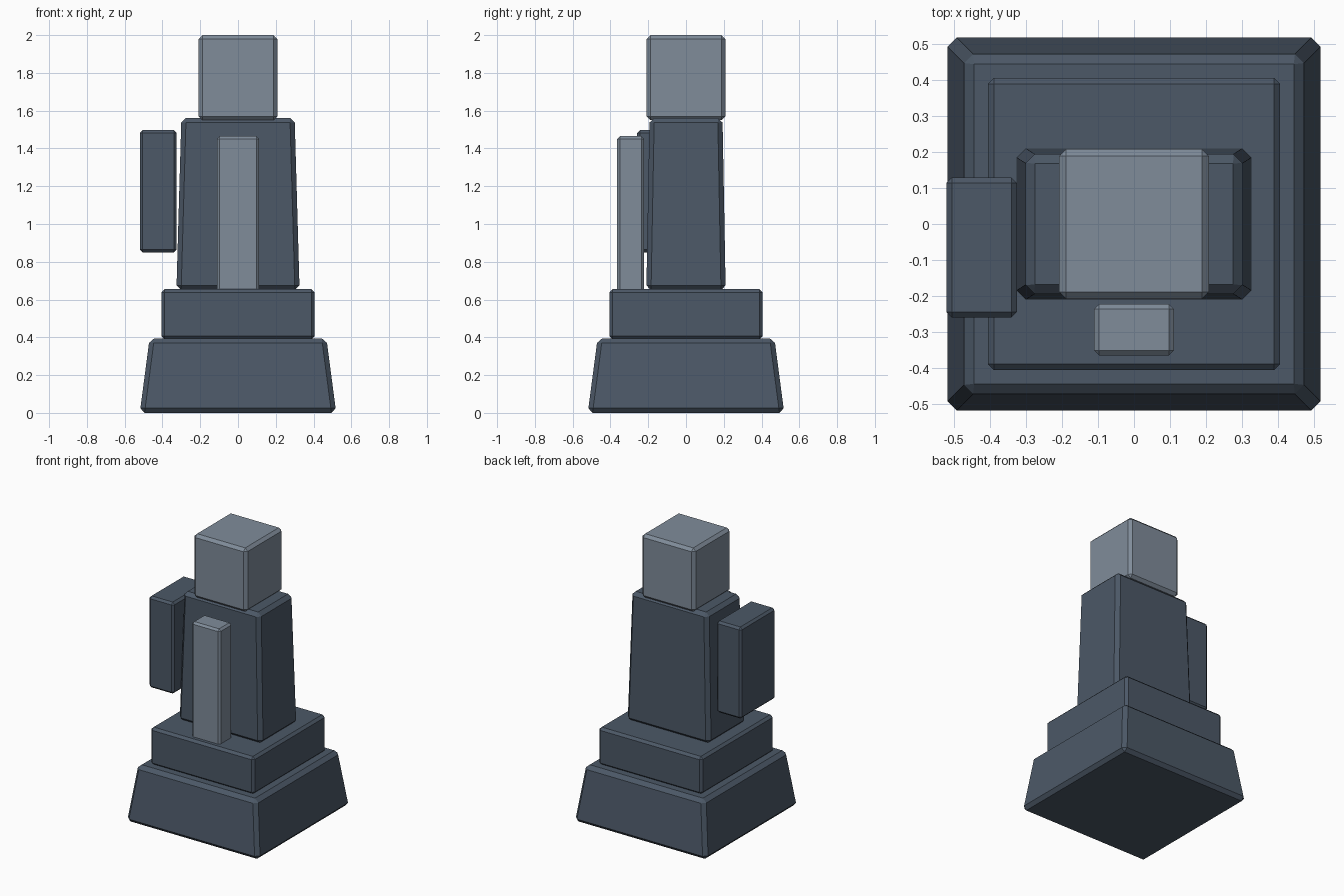
import bpy
import bmesh

cube = bpy.data.objects.get("Cube")
if cube:
    bpy.data.objects.remove(cube, do_unlink=True)


def flat_colour(name, rgb):
    mat = bpy.data.materials.new(name)
    mat.use_nodes = True
    mat.diffuse_color = (*rgb, 1)
    bsdf = next(n for n in mat.node_tree.nodes if n.type == "BSDF_PRINCIPLED")
    bsdf.inputs["Base Color"].default_value = (*rgb, 1)
    return mat


dark = flat_colour("dark slate", (0.072, 0.098, 0.135))
light = flat_colour("pale slate", (0.214, 0.262, 0.323))


def block(name, mat, x, y, z, bevel, top=(1, 1)):
    """Chamfered box between the x, y and z limits, its top scaled by top."""
    bm = bmesh.new()
    bmesh.ops.create_cube(bm, size=1)
    for v in bm.verts:
        tx, ty = top if v.co.z > 0 else (1, 1)
        v.co.x *= (x[1] - x[0]) * tx
        v.co.y *= (y[1] - y[0]) * ty
        v.co.z *= z[1] - z[0]
    mesh = bpy.data.meshes.new(name)
    bm.to_mesh(mesh)
    bm.free()
    mesh.materials.append(mat)
    obj = bpy.data.objects.new(name, mesh)
    obj.location = [(a + b) / 2 for a, b in (x, y, z)]
    bpy.context.collection.objects.link(obj)
    mod = obj.modifiers.new("chamfer", "BEVEL")
    mod.width = bevel
    mod.segments = 1
    mod.limit_method = "NONE"


def both(half):
    return (-half, half)


# Stepped plinth
block("base", dark, both(0.52), both(0.52), (0, 0.395), 0.025, (0.9, 0.9))
block("plinth", dark, both(0.405), both(0.405), (0.39, 0.655), 0.017)

# Tapered body and head
block("body", dark, both(0.326), both(0.21), (0.65, 1.562), 0.025, (0.92, 0.92))
block("head", light, both(0.208), both(0.208), (1.55, 2.0), 0.02)

# Side arm and front pillar
block("right_arm", dark, (-0.52, -0.325), (-0.259, 0.129), (0.85, 1.497), 0.015)
block("front_pillar", light, both(0.111), (-0.364, -0.222), (0.63, 1.465), 0.014)
